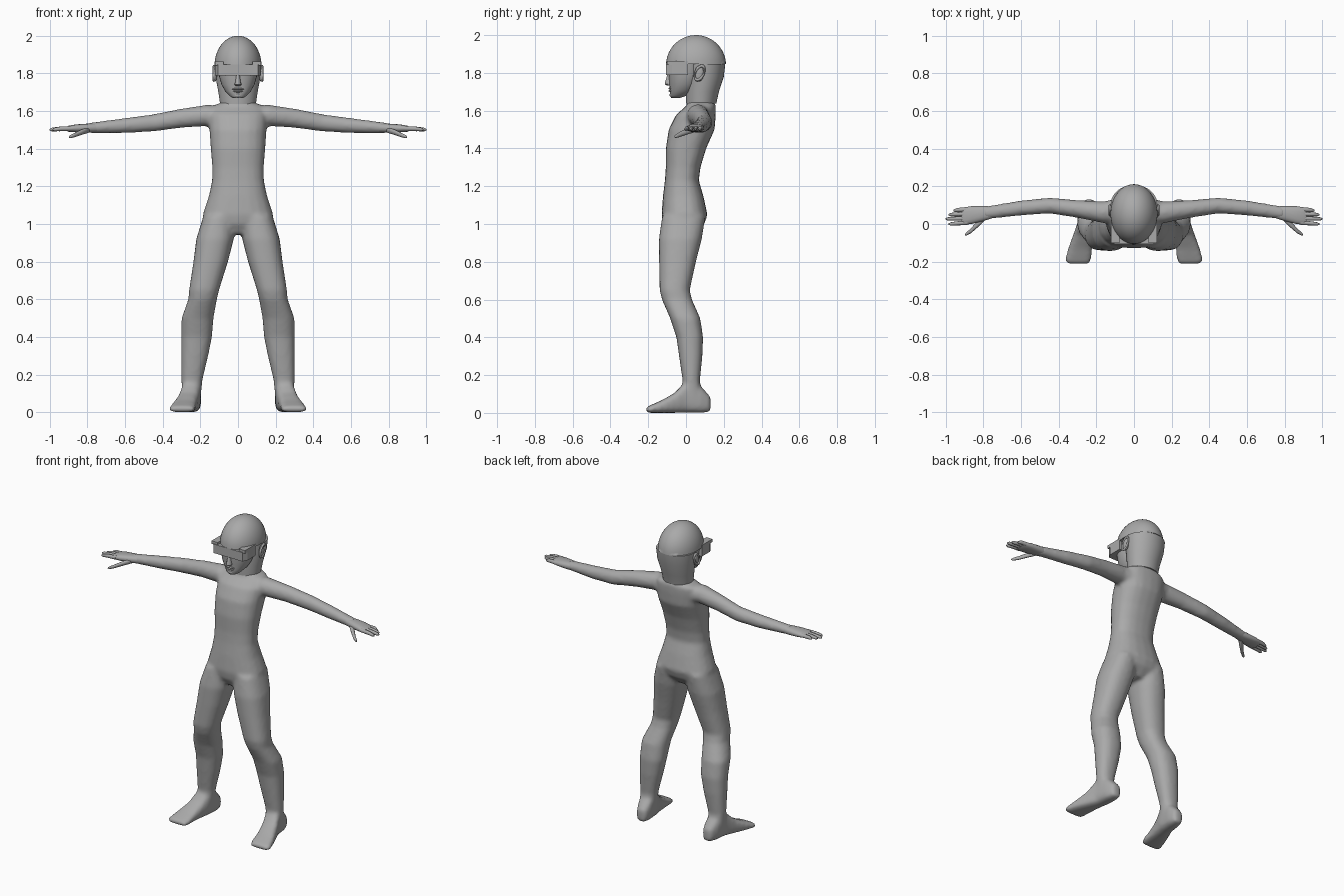
import bpy, bmesh, math
from mathutils import Vector

if "Cube" in bpy.data.objects:
    bpy.data.objects.remove(bpy.data.objects["Cube"])

grey = bpy.data.materials.new("matte grey")
grey.diffuse_color = (0.4, 0.4, 0.4, 1)
grey.use_nodes = True
grey.node_tree.nodes["Principled BSDF"].inputs["Base Color"].default_value = grey.diffuse_color

ORDER = {"z": lambda t, a, b: (a, b, t),
         "x": lambda t, a, b: (t, a, b),
         "y": lambda t, a, b: (a, t, b)}


def loft(bm, rows, axis="z", power=2.0, n=20, side=1):
    """Rows are (position on axis, centre a, radius a, centre b, radius b)."""
    rings = []
    for t, a, ra, b, rb in rows:
        ring = []
        for i in range(n):
            w = 2 * math.pi * i / n
            c, s = math.cos(w), math.sin(w)
            u = math.copysign(abs(c) ** (2 / power), c)
            v = math.copysign(abs(s) ** (2 / power), s)
            x, y, z = ORDER[axis](t, a + ra * u, b + rb * v)
            ring.append(bm.verts.new((x * side, y, z)))
        rings.append(ring)
    faces = [bm.faces.new((p[i], p[(i + 1) % n], q[(i + 1) % n], q[i]))
             for p, q in zip(rings, rings[1:]) for i in range(n)]
    faces += [bm.faces.new(rings[0]), bm.faces.new(rings[-1])]
    bmesh.ops.recalc_face_normals(bm, faces=faces)


def blob(bm, centre, radii):
    made = bmesh.ops.create_uvsphere(bm, u_segments=16, v_segments=10, radius=1)
    for v in made["verts"]:
        v.co = Vector(centre) + Vector([v.co[i] * radii[i] for i in range(3)])


def finish(name, bm, angle=40):
    mesh = bpy.data.meshes.new(name)
    bm.to_mesh(mesh)
    bm.free()
    mesh.materials.append(grey)
    ob = bpy.data.objects.new(name, mesh)
    bpy.context.collection.objects.link(ob)
    bpy.ops.object.select_all(action="DESELECT")
    ob.select_set(True)
    bpy.context.view_layer.objects.active = ob
    bpy.ops.object.shade_smooth_by_angle(angle=math.radians(angle))
    return ob


# Body: torso, neck, legs, feet and arms fused into one smooth skin
body = bmesh.new()
loft(body, [(.945, 0, .06, -.02, .07), (1.0, 0, .17, -.012, .11),
            (1.05, 0, .188, -.008, .122), (1.15, 0, .155, -.015, .107),
            (1.23, 0, .138, -.022, .09), (1.3, 0, .137, -.015, .092),
            (1.4, 0, .145, 0, .107), (1.5, 0, .152, .03, .122),
            (1.58, 0, .155, .053, .105), (1.625, 0, .14, .08, .078),
            (1.645, 0, .09, .08, .07)], power=2.4)
loft(body, [(1.58, 0, .08, .075, .07), (1.75, 0, .075, .07, .065)])
for s in (-1, 1):
    loft(body, [(1.04, .1, .085, -.012, .115), (.92, .122, .1, -.03, .114),
                (.8, .145, .092, -.045, .098), (.65, .18, .08, -.06, .08),
                (.6, .188, .076, -.048, .08), (.5, .215, .085, -.004, .08),
                (.4, .22, .082, .02, .071), (.3, .23, .072, .025, .062),
                (.17, .245, .056, .028, .046), (.05, .248, .048, .03, .055)],
         power=2.3, side=s)
    loft(body, [(.13, .238, .03, .045, .04), (.08, .242, .047, .07, .07),
                (.0, .25, .052, .085, .085), (-.06, .268, .056, .053, .053),
                (-.13, .286, .064, .033, .033), (-.19, .297, .07, .02, .02),
                (-.213, .297, .06, .015, .014)], axis="y", power=3, side=s)
    loft(body, [(.07, .075, .065, 1.57, .055), (.16, .062, .058, 1.577, .057),
                (.3, .08, .047, 1.562, .051), (.45, .098, .042, 1.537, .046),
                (.6, .085, .04, 1.523, .04), (.77, .062, .035, 1.511, .029),
                (.8, .058, .037, 1.51, .026)], axis="x", side=s)
ob = finish("body", body)
skin = ob.modifiers.new("fuse", "REMESH")
skin.mode = "VOXEL"
skin.voxel_size = .012
skin.use_smooth_shade = True
soft = ob.modifiers.new("soften", "SMOOTH")
soft.factor = .5
soft.iterations = 5

# Hands: flat palm, four fingers, drooping thumb
for s, label in ((-1, "left"), (1, "right")):
    hand = bmesh.new()
    loft(hand, [(.75, .062, .03, 1.511, .025), (.8, .056, .04, 1.509, .024),
                (.86, .048, .047, 1.508, .021), (.9, .042, .047, 1.506, .016),
                (.915, .042, .042, 1.506, .01)], axis="x", power=2.4, n=16, side=s)
    for y0, y1, tip in ((.077, .072, .96), (.053, .05, .985),
                        (.03, .027, 1.0), (.007, .0, .985)):
        loft(hand, [(.885, y0, .012, 1.507, .013), (.94, (y0 + y1) / 2, .011, 1.506, .012),
                    (tip - .012, y1, .009, 1.502, .01), (tip, y1, .004, 1.501, .004)],
             axis="x", n=8, side=s)
    loft(hand, [(.79, .04, .02, 1.5, .015), (.83, .0, .018, 1.488, .015),
                (.865, -.035, .013, 1.473, .012), (.89, -.053, .009, 1.464, .009),
                (.898, -.058, .004, 1.462, .004)], axis="x", n=10, side=s)
    finish(label + "_hand", hand, 60)

# Helmet: neck guard open at the face, then a full dome
helmet = bmesh.new()
rows = [(1.637, 0, .095, .08, .08), (1.7, 0, .104, .086, .088),
        (1.78, 0, .119, .1, .1), (1.848, 0, .124, .104, .104)]
for i in range(13):
    w = math.radians(3 + i * 7.1)
    rows.append((1.84 + .16 * math.sin(w), 0, .125 * math.cos(w), .053, .159 * math.cos(w)))
loft(helmet, rows, n=40)
finish("helmet", helmet)

# Face with nose, lips and chin
face = bmesh.new()
loft(face, [(1.668, 0, .025, -.055, .024), (1.68, 0, .045, -.04, .045),
            (1.705, 0, .068, -.02, .064), (1.74, 0, .088, -.01, .078),
            (1.79, 0, .102, 0, .092), (1.85, 0, .105, 0, .095)], n=28, power=2.2)
loft(face, [(1.732, 0, .012, -.085, .014), (1.74, 0, .019, -.088, .026),
            (1.752, 0, .015, -.086, .026), (1.795, 0, .01, -.08, .018)], n=10)
blob(face, (0, -.08, 1.717), (.032, .014, .006))
blob(face, (0, -.079, 1.705), (.026, .014, .006))
blob(face, (0, -.07, 1.683), (.025, .017, .014))
finish("face", face, 60)

# Visor: wrap-around band with lower centre section
visor = bmesh.new()
outline = [(-.121, .01), (-.121, -.075), (-.105, -.105), (.105, -.105), (.121, -.075), (.121, .01)]
low = [visor.verts.new((x, y, 1.79)) for x, y in outline]
high = [visor.verts.new((x, y, 1.848)) for x, y in outline]
visor.faces.new(low)
visor.faces.new(high)
for i in range(6):
    j = (i + 1) % 6
    visor.faces.new((low[i], low[j], high[j], high[i]))
bmesh.ops.recalc_face_normals(visor, faces=visor.faces[:])
finish("visor", visor, 20)

# Raised visor brackets beside the brow
for s, label in ((-1, "left"), (1, "right")):
    bracket = bmesh.new()
    bmesh.ops.create_cube(bracket, size=1)
    for v in bracket.verts:
        v.co = Vector((s * (.099 + v.co.x * .044), -.045 + v.co.y * .11, 1.853 + v.co.z * .02))
    finish(label + "_visor_bracket", bracket, 20)

    # Ear: rim ring around a shallow shell
    ear = bmesh.new()
    blob(ear, (s * .122, .07, 1.797), (.01, .024, .042))
    n, m = 20, 8
    grid = []
    for i in range(n):
        w = 2 * math.pi * i / n
        ring = []
        for j in range(m):
            p = 2 * math.pi * j / m
            k = 1 + .22 * math.cos(p)
            ring.append(ear.verts.new((s * (.128 + .007 * math.sin(p)),
                                       .072 + .024 * k * math.cos(w) + .012 * math.sin(w),
                                       1.8 + .037 * k * math.sin(w))))
        grid.append(ring)
    for i in range(n):
        for j in range(m):
            a, b = grid[i], grid[(i + 1) % n]
            ear.faces.new((a[j], b[j], b[(j + 1) % m], a[(j + 1) % m]))
    bmesh.ops.recalc_face_normals(ear, faces=ear.faces[:])
    finish(label + "_ear", ear, 60)
